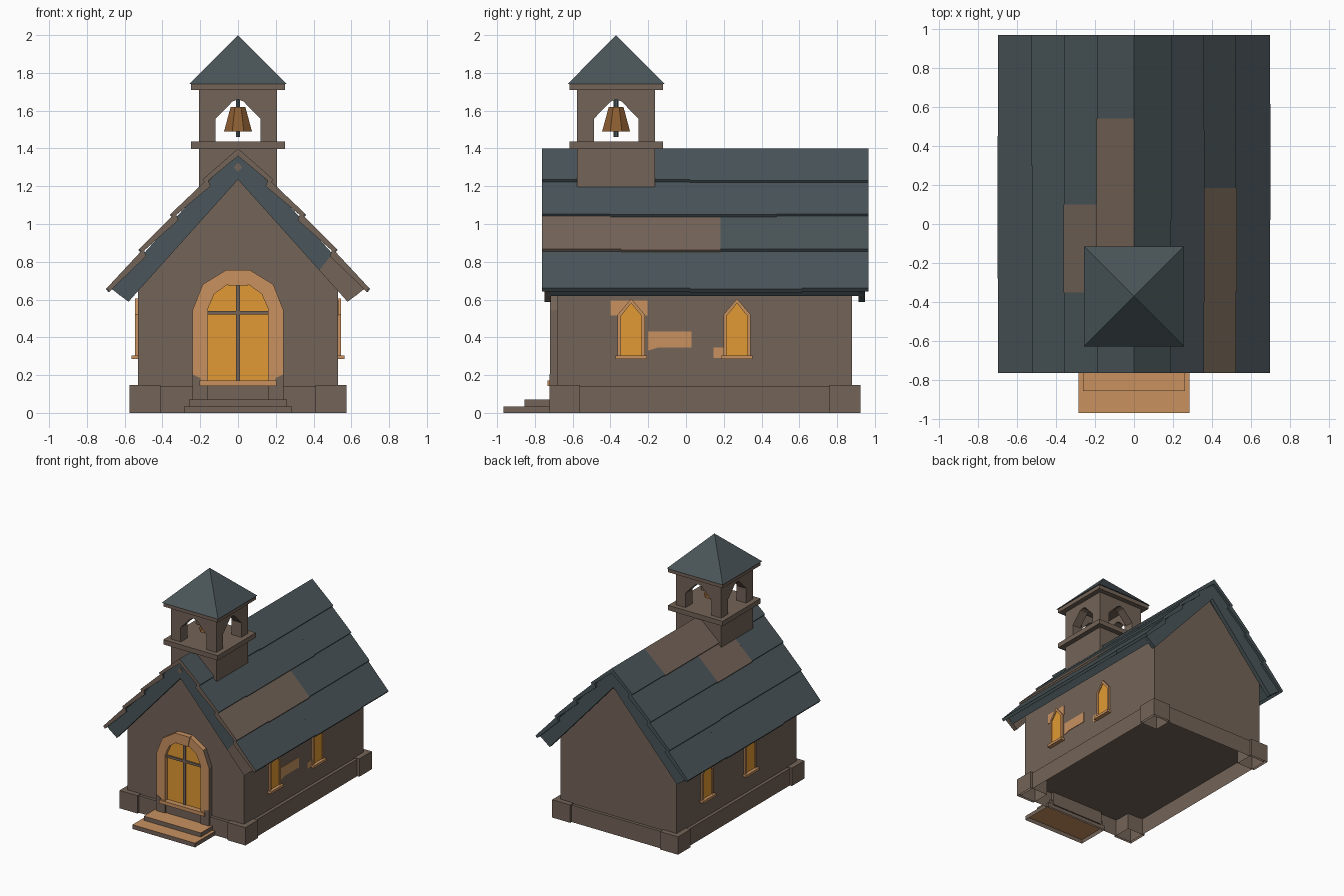
import bpy, bmesh
from math import pi
from mathutils import Matrix, Vector

cube = bpy.data.objects.get("Cube")
if cube:
    bpy.data.objects.remove(cube, do_unlink=True)


def material(name, rgb):
    m = bpy.data.materials.new(name)
    m.use_nodes = True
    m.diffuse_color = (*rgb, 1)
    m.node_tree.nodes["Principled BSDF"].inputs["Base Color"].default_value = (*rgb, 1)
    return m


STONE = material("brown_stone", (0.172, 0.126, 0.096))
SLATE = material("slate_blue", (0.068, 0.091, 0.1))
TRIM = material("tan_trim", (0.58, 0.285, 0.117))
GLASS = material("amber_glass", (0.75, 0.32, 0.033))
BRONZE = material("bronze", (0.258, 0.109, 0.031))


def finish(name, bm, mat):
    bmesh.ops.recalc_face_normals(bm, faces=bm.faces[:])
    me = bpy.data.meshes.new(name)
    bm.to_mesh(me)
    bm.free()
    me.materials.append(mat)
    ob = bpy.data.objects.new(name, me)
    bpy.context.collection.objects.link(ob)
    return ob


def prism(name, pts, a, b, mat, axis="y"):
    """Extrude a (horizontal, z) outline along y or x from a to b."""
    bm = bmesh.new()
    place = (lambda p: (p[0], a, p[1])) if axis == "y" else (lambda p: (a, p[0], p[1]))
    face = bm.faces.new([bm.verts.new(place(p)) for p in pts])
    out = bmesh.ops.extrude_face_region(bm, geom=[face])
    shift = Vector((0, b - a, 0)) if axis == "y" else Vector((b - a, 0, 0))
    bmesh.ops.translate(bm, vec=shift, verts=[v for v in out["geom"] if isinstance(v, bmesh.types.BMVert)])
    return finish(name, bm, mat)


def box(name, x, y, z, mat):
    return prism(name, [(x[0], z[0]), (x[1], z[0]), (x[1], z[1]), (x[0], z[1])], y[0], y[1], mat)


def open_box(name, x, y, z, mat):
    """A box with no underside."""
    ob = box(name, x, y, z, mat)
    bm = bmesh.new()
    bm.from_mesh(ob.data)
    bmesh.ops.delete(bm, geom=[f for f in bm.faces if f.normal.z < -0.5], context="FACES_ONLY")
    bm.to_mesh(ob.data)
    bm.free()
    return ob


def cone(name, sides, r1, r2, z0, z1, y, mat, turn):
    bm = bmesh.new()
    bmesh.ops.create_cone(bm, cap_ends=True, segments=sides, radius1=r1, radius2=r2, depth=z1 - z0,
                          matrix=Matrix.Translation((0, y, (z0 + z1) / 2)) @ Matrix.Rotation(turn, 4, "Z"))
    return finish(name, bm, mat)


def paint(ob, mat, test):
    ob.data.materials.append(mat)
    for p in ob.data.polygons:
        if test(p):
            p.material_index = 1


def both(half):
    """Complete a right-hand half outline, bottom to top, with its mirror."""
    return half + [(-x, z) for x, z in reversed(half) if x > 0]


def frame(outer, inner):
    return both(outer) + list(reversed(both(inner)))


def moved(pts, dy):
    return [(p + dy, z) for p, z in pts]


# Walls and hollow plinth
FRONT, BACK, MID = -0.68, 0.88, 0.1
prism("walls", both([(0.53, 0.137), (0.53, 0.72), (0, 1.3)]), FRONT, BACK, STONE)
open_box("plinth", (-0.555, 0.555), (-0.705, 0.905), (0, 0.14), STONE)
for sx in (-1, 1):
    for sy in (-1, 1):
        xs = sorted((sx * 0.41, sx * 0.574))
        ys = sorted((MID + sy * 0.66, MID + sy * 0.823))
        open_box("corner_block", xs, ys, (0, 0.147), STONE)

# Steps with tan treads
for w, y, z in ((0.285, -0.967, 0), (0.26, -0.855, 0.035)):
    step = open_box("step", (-w, w), (y, -0.69), (z, z + 0.035), STONE)
    paint(step, TRIM, lambda p: p.normal.z > 0.5)

# Doorway
door_outer = [(0.24, 0.145), (0.24, 0.545), (0.187, 0.68), (0.065, 0.755)]
door_inner = [(0.16, 0.145), (0.16, 0.55), (0.125, 0.63), (0.055, 0.68)]
surround = prism("door_surround", frame(door_outer, door_inner), -0.72, FRONT + 0.01, TRIM)
paint(surround, STONE, lambda p: abs(p.normal.x) > 0.85 and abs(p.center.x) > 0.2)
prism("door_glass", both(door_inner), -0.69, FRONT + 0.01, GLASS)
prism("keystone", both([(0.052, 0.675), (0.068, 0.757)]), -0.726, -0.69, TRIM)
box("door_upright_bar", (-0.01, 0.01), (-0.7, -0.685), (0.16, 0.685), STONE)
box("door_cross_bar", (-0.16, 0.16), (-0.7, -0.685), (0.52, 0.54), STONE)
box("door_sill", (-0.205, 0.205), (-0.733, -0.68), (0.143, 0.172), TRIM)
box("door_threshold", (-0.16, 0.16), (-0.712, -0.68), (0.03, 0.143), STONE)
for s in (-1, 1):
    box("jamb_base", sorted((s * 0.16, s * 0.24)), (-0.722, -0.68), (0.03, 0.145), STONE)
    prism("jamb_chip", [(s * 0.242, 0.144), (s * 0.19, 0.144), (s * 0.2, 0.185), (s * 0.242, 0.205)],
          -0.723, -0.7, STONE)

# Side windows, the far wall turned half way round
win_outer = [(0.072, 0.3), (0.072, 0.52), (0, 0.605)]
win_inner = [(0.055, 0.3), (0.055, 0.513), (0, 0.58)]
for s in (-1, 1):
    for y in (-0.29, 0.27):
        yc = y if s > 0 else 2 * MID - y
        prism("window_frame", moved(frame(win_outer, win_inner), yc), s * 0.52, s * 0.545, TRIM, "x")
        prism("window_glass", moved(both(win_inner), yc), s * 0.52, s * 0.537, GLASS, "x")
        box("window_sill", sorted((s * 0.52, s * 0.563)), (yc - 0.083, yc + 0.083), (0.285, 0.305), TRIM)

# Exposed masonry patches on one side
patches = (
    [(-0.4, 0.515), (-0.205, 0.515), (-0.205, 0.595), (-0.4, 0.595)],
    [(-0.2, 0.33), (-0.15, 0.345), (0.03, 0.345), (0.03, 0.43), (-0.2, 0.43)],
    [(0.145, 0.29), (0.2, 0.29), (0.2, 0.345), (0.145, 0.345)],
)
for p in patches:
    prism("masonry_patch", p, 0.528, 0.534, TRIM, "x")

# Roof deck and barge boards
prism("roof_deck", [(0, 1.39), (0.66, 0.66), (0.625, 0.62), (0, 1.28), (-0.625, 0.62), (-0.66, 0.66)],
      -0.735, 0.935, SLATE)


def slope(x, top):
    return (x, top - abs(x) * 1.115)


for s in (-1, 1):
    for y, end in ((-0.75, "front"), (0.912, "back")):
        lower = SLATE if (s < 0 or end == "back") else STONE
        parts = ((0, 0, 0.5, 0.43, SLATE), (0.43, 0.5, 0.668, 0.58, lower))
        for in0, out0, out1, in1, mat in parts:
            pts = [slope(s * in0, 1.235), slope(s * out0, 1.4), slope(s * out1, 1.4), slope(s * in1, 1.235)]
            prism(end + "_barge_board", pts, y, y + 0.035, mat)
prism("gable_diamond", [(0, 1.275), (0.022, 1.3), (0, 1.325), (-0.022, 1.3)], -0.757, -0.745, STONE)

# Overlapping wedge planks: top point, bottom point
rows = (((0, 1.4), (0.188, 1.235)), ((0.16, 1.24), (0.357, 1.053)),
        ((0.33, 1.06), (0.523, 0.867)), ((0.5, 0.87), (0.695, 0.66)))
# Seams along the length for each side, and which pieces are bare wood
START, END = -0.762, 0.967
layout = {
    1: (((0.02,), ()), ((-0.4, 0.48), ()), ((-0.345, 0.183), (0, 1)), ((0.02, 0.615), ())),
    -1: (((-0.2, 0.54), (1,)), ((-0.35, 0.1), (1,)), ((0.3,), ()), ((-0.28, 0.45), ())),
}
for s, plan in layout.items():
    for (top, low), (seams, bare) in zip(rows, plan):
        cuts = (START, *seams, END)
        for i, (a, b) in enumerate(zip(cuts, cuts[1:])):
            slip = 0.004 * (i % 2)
            pts = [(top[0], top[1]), (low[0] + slip, low[1] - slip),
                   (low[0] - 0.014 + slip, low[1] - 0.018 - slip), (max(top[0] - 0.014, 0), top[1] - 0.04)]
            plank = prism("roof_plank", [(s * x, z) for x, z in pts], a, b, STONE if i in bare else SLATE)
            if i == 0:
                # Weathered wood shows on the front ends, away from the barge face
                paint(plank, STONE, lambda p: p.normal.y < -0.5)

# Bell tower
TY = -0.37


def tower_block(name, r, z0, z1):
    return box(name, (-r, r), (TY - r, TY + r), (z0, z1), STONE)


tower_block("tower_base", 0.207, 1.185, 1.41)
tower_block("tower_ledge", 0.248, 1.397, 1.437)
tower_block("tower_cornice", 0.248, 1.71, 1.745)
for sx in (-1, 1):
    for sy in (-1, 1):
        box("tower_post", sorted((sx * 0.118, sx * 0.207)),
            sorted((TY + sy * 0.118, TY + sy * 0.207)), (1.43, 1.715), STONE)
arch = [(0.118, 1.715), (0.118, 1.557), (0.03, 1.648), (0, 1.66)]
arch = arch + [(-x, z) for x, z in reversed(arch[:3])]
for s in (-1, 1):
    prism("tower_arch", arch, TY + s * 0.135, TY + s * 0.207, STONE)
    prism("tower_arch", moved(arch, TY), s * 0.135, s * 0.207, STONE, "x")
cone("tower_roof", 4, 0.256 * 2 ** 0.5, 0, 1.742, 2.0, TY, SLATE, pi / 4)

# Bell
cone("bell", 8, 0.08, 0.042, 1.49, 1.62, TY, BRONZE, pi / 8)
cone("bell_clapper", 6, 0.013, 0.013, 1.46, 1.5, TY, SLATE, 0)
cone("bell_hanger", 6, 0.013, 0.013, 1.61, 1.72, TY, SLATE, 0)
